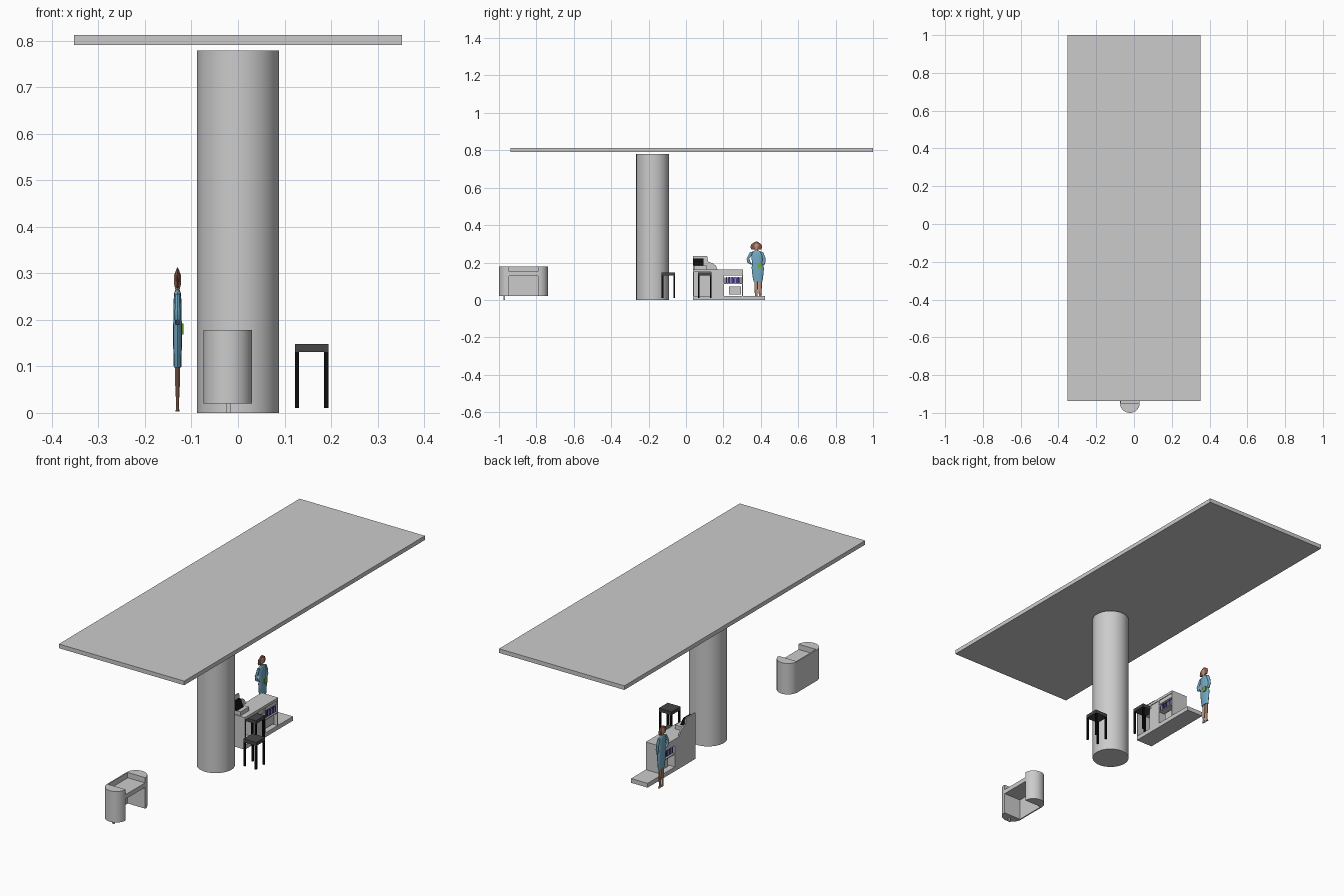
import bpy, bmesh
from math import pi, cos, sin


def material(name, rgb):
    m = bpy.data.materials.new(name)
    m.diffuse_color = (*rgb, 1)
    return m


BLACK = material("black", (0.004, 0.004, 0.004))
DARK = material("dark_grey", (0.06, 0.06, 0.06))
BLUE = material("dress_blue", (0.17, 0.4, 0.55))
SKIN = material("skin", (0.5, 0.28, 0.18))
HAIR = material("hair", (0.22, 0.09, 0.06))
GREEN = material("green", (0.2, 0.4, 0.04))
BOOKS = [material("book_a", (0.03, 0.03, 0.2)), material("book_b", (0.25, 0.25, 0.5)),
         material("book_c", (0.1, 0.04, 0.2))]


def finish(name, bm, mat=None, smooth=False):
    bmesh.ops.recalc_face_normals(bm, faces=bm.faces[:])
    me = bpy.data.meshes.new(name)
    bm.to_mesh(me)
    bm.free()
    ob = bpy.data.objects.new(name, me)
    bpy.context.collection.objects.link(ob)
    if mat:
        me.materials.append(mat)
    if smooth:
        bpy.ops.object.select_all(action='DESELECT')
        bpy.context.view_layer.objects.active = ob
        ob.select_set(True)
        bpy.ops.object.shade_smooth_by_angle(angle=0.6)
    return ob


def box(name, x, y, z, mat=None):
    bm = bmesh.new()
    bmesh.ops.create_cube(bm, size=1)
    for v in bm.verts:
        v.co = [(r[0] + r[1]) / 2 + c * (r[1] - r[0]) for r, c in zip((x, y, z), v.co)]
    return finish(name, bm, mat)


def prism(name, points, offset, smooth=False):
    """Extrude a flat outline along an offset."""
    bm = bmesh.new()
    f = bm.faces.new([bm.verts.new(p) for p in points])
    new = bmesh.ops.extrude_face_region(bm, geom=[f])["geom"]
    bmesh.ops.translate(bm, vec=offset, verts=[g for g in new if isinstance(g, bmesh.types.BMVert)])
    if f.is_valid and len(f.edges[0].link_faces) < 2:
        bm.faces.new(f.verts)
    return finish(name, bm, None, smooth)


def loft(name, rings, mat, cx=-0.13, n=12):
    """Skin elliptical rings given as (z, centre y, half width y, half depth x)."""
    bm = bmesh.new()
    loops = [[bm.verts.new((cx + rx * cos(2 * pi * i / n), cy + ry * sin(2 * pi * i / n), z))
              for i in range(n)] for z, cy, ry, rx in rings]
    for a, b in zip(loops, loops[1:]):
        for i in range(n):
            j = (i + 1) % n
            bm.faces.new((a[i], a[j], b[j], b[i]))
    bm.faces.new(loops[0])
    bm.faces.new(loops[-1])
    return finish(name, bm, mat, True)


def arc(cx, cy, r, start, end, z, n=24):
    return [(cx + r * cos(start + (end - start) * i / n),
             cy + r * sin(start + (end - start) * i / n), z) for i in range(n + 1)]


# Ceiling slab and round column
box("ceiling_slab", (-0.353, 0.353), (-0.937, 1.0), (0.791, 0.812))
prism("column", arc(0, -0.178, 0.088, 0, 2 * pi, 0, 64)[:-1], (0, 0, 0.779), True)

# Reception desk with rounded ends
DX, R = -0.022, 0.0525
prism("desk_front_end", arc(DX, -0.9475, R, pi, 2 * pi, 0.02), (0, 0, 0.158), True)
prism("desk_back_end", arc(DX, -0.79, R, 0, pi, 0.02), (0, 0, 0.158), True)
box("desk_back_wall", (-0.0745, -0.068), (-0.9475, -0.79), (0.02, 0.178))
box("desk_top", (-0.068, 0.0295), (-0.9475, -0.79), (0.128, 0.151))
box("desk_foot", (-0.026, -0.015), (-0.975, -0.968), (0, 0.02))


# Stools
def stool(prefix, cx, cy):
    h = 0.036
    box(prefix + "_seat", (cx - h, cx + h), (cy - h, cy + h), (0.131, 0.148), DARK)
    for sx in (-1, 1):
        for sy in (-1, 1):
            x, y = cx + sx * (h - 0.0045), cy + sy * (h - 0.0045)
            box(prefix + "_leg", (x - 0.0045, x + 0.0045), (y - 0.0045, y + 0.0045),
                (0.01, 0.131), BLACK)


stool("side_stool", 0.158, -0.094)
stool("counter_stool", 0.02, 0.1)

# Checkout counter: base, panels, top and shelf niche
X0, X1 = -0.08, 0.013
box("counter_base", (X0, X1), (0.037, 0.423), (0, 0.022))
box("counter_top", (X0, X1), (0.037, 0.305), (0.15, 0.163))
box("counter_apron", (X0, X1 - 0.004), (0.137, 0.305), (0.13, 0.15))
box("counter_end_panel", (X0, X1), (0.037, 0.043), (0.022, 0.15))
box("counter_divider", (X0, X1), (0.135, 0.141), (0.022, 0.15))
box("niche_side_panel", (X0, X1), (0.198, 0.204), (0.022, 0.15))
box("niche_end_panel", (X0, X1), (0.3, 0.305), (0.022, 0.15))
box("niche_shelf", (X0, X1), (0.204, 0.3), (0.086, 0.091))
box("niche_bin", (-0.06, -0.005), (0.23, 0.295), (0.03, 0.072))
box("drawer_front", (X1 - 0.005, X1), (0.141, 0.198), (0.022, 0.13))
for i in range(12):
    y = 0.205 + i * 0.0078
    box("book", (-0.07, 0.005), (y, y + 0.007), (0.091, 0.12 + 0.003 * (i % 2)), BOOKS[i % 3])

# Stepped screen wall behind the counter
wall = [(0.037, 0.0), (0.037, 0.235), (0.113, 0.235), (0.118, 0.205), (0.145, 0.195),
        (0.16, 0.183), (0.168, 0.163), (0.2, 0.163), (0.2, 0.0)]
prism("counter_screen_wall", [(X0, y, z) for y, z in wall], (0.007, 0, 0))

# Till monitor
box("till_base", (-0.06, -0.015), (0.042, 0.11), (0.163, 0.183))
prism("till_screen", [(-0.035, 0.038, 0.183), (-0.05, 0.038, 0.222), (-0.06, 0.038, 0.222),
                      (-0.06, 0.038, 0.183)], (0, 0.056, 0)).data.materials.append(BLACK)

# Standing woman
loft("woman_dress", [(0.098, 0.385, 0.024, 0.008), (0.13, 0.384, 0.029, 0.009),
                     (0.17, 0.384, 0.033, 0.01), (0.2, 0.38, 0.027, 0.009),
                     (0.235, 0.38, 0.031, 0.009), (0.258, 0.378, 0.026, 0.007),
                     (0.264, 0.377, 0.012, 0.005)], BLUE)
for y in (0.375, 0.396):
    loft("woman_leg", [(0.003, y + 0.002, 0.011, 0.004), (0.018, y, 0.006, 0.003),
                       (0.06, y, 0.009, 0.005), (0.1, y, 0.009, 0.005)], SKIN)
loft("woman_neck", [(0.26, 0.376, 0.008, 0.004), (0.275, 0.376, 0.008, 0.004)], SKIN)
loft("woman_face", [(0.266, 0.376, 0.007, 0.005), (0.28, 0.376, 0.015, 0.008),
                    (0.296, 0.376, 0.015, 0.008), (0.303, 0.376, 0.008, 0.004)], SKIN)
loft("woman_hair", [(0.27, 0.376, 0.026, 0.004), (0.283, 0.376, 0.032, 0.0055),
                    (0.298, 0.376, 0.026, 0.006), (0.308, 0.376, 0.012, 0.003),
                    (0.312, 0.376, 0.003, 0.001)], HAIR)
loft("woman_bent_arm", [(0.19, 0.353, 0.007, 0.005), (0.2, 0.337, 0.009, 0.006),
                        (0.22, 0.331, 0.007, 0.006), (0.255, 0.352, 0.01, 0.005)], BLUE)
loft("woman_straight_arm", [(0.185, 0.41, 0.008, 0.005), (0.205, 0.418, 0.008, 0.006),
                            (0.225, 0.416, 0.008, 0.006), (0.255, 0.403, 0.01, 0.005)], BLUE)
loft("woman_hand", [(0.178, 0.4, 0.006, 0.003), (0.19, 0.408, 0.008, 0.004)], SKIN, -0.126)
box("green_purse", (-0.124, -0.117), (0.382, 0.403), (0.168, 0.192), GREEN)
